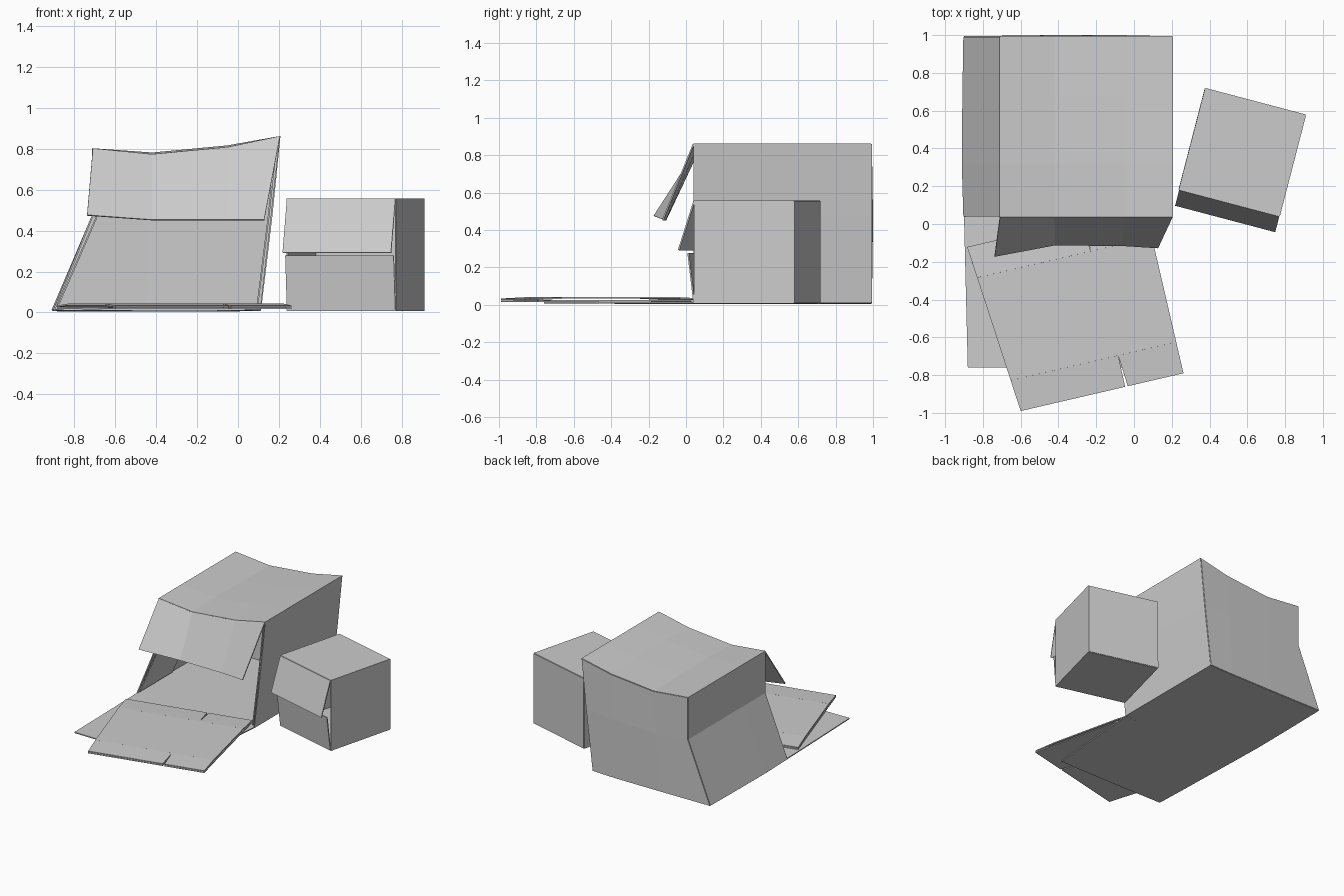
import bpy
from mathutils import Vector

if "Cube" in bpy.data.objects:
    bpy.data.objects.remove(bpy.data.objects["Cube"])

T = 0.008  # cardboard thickness


def board(name, patches):
    """One thin cardboard object from patches; each patch is rows of points."""
    verts, faces = [], []
    for rows in patches:
        base, n = len(verts), len(rows[0])
        for r in rows:
            verts += [tuple(p) for p in r]
        for i in range(len(rows) - 1):
            for j in range(n - 1):
                a = base + i * n + j
                faces.append((a, a + 1, a + n + 1, a + n))
    me = bpy.data.meshes.new(name)
    me.from_pydata(verts, [], faces)
    ob = bpy.data.objects.new(name, me)
    bpy.context.collection.objects.link(ob)
    m = ob.modifiers.new("thickness", "SOLIDIFY")
    m.thickness = T
    m.offset = 0
    return ob


# Large slumped box: cross-section swept from the open front to the back
floor = [(-.90, .01), (-.45, .008), (-.08, .008), (.11, .012)]
right_mid = (.165, .48)
top = [(.205, .86), (-.05, .805), (-.42, .77), (-.71, .80)]
left_mid = (-.71, .475)
ring = floor + [right_mid] + top + [left_mid, floor[0]]
sections = []
for y, dz, dx in ((.04, 0, 0), (.32, .008, -.008), (.68, .006, -.005), (.99, 0, 0)):
    row = []
    for x, z in ring:
        middle = -.6 < x < 0
        row.append((x + (dx if x < -.8 else 0), y, z + (dz if middle and z > .5 else 0)))
    sections.append(row)
board("large_box_walls", [sections])

back = [[(x, .99, z) for x, z in floor],
        [(left_mid[0], .99, left_mid[1]), (-.44, .996, .45), (-.07, .996, .46), (right_mid[0], .99, right_mid[1])],
        [(x, .99, z) for x, z in reversed(top)]]
board("large_box_back", [back])

# Large box flaps: one drooping from the top, one flat on the ground
board("large_box_top_flap", [[[(x, .04, z) for x, z in reversed(top)],
                              [(-.738, -.17, .475), (-.42, -.11, .452), (-.06, -.113, .452), (.128, -.125, .452)]]])
board("large_box_bottom_flap", [[[(x, .04, z) for x, z in floor],
                                 [(-.89, -.36, .012), (-.46, -.36, .01), (-.1, -.36, .01), (.075, -.36, .012)],
                                 [(-.88, -.76, .015), (-.47, -.76, .012), (-.12, -.76, .012), (.04, -.76, .015)]]])

# Side flaps folded back against the inside of the walls
for name, prof, off in (("right_side_flap", [floor[3], right_mid, top[0]], -.016),
                        ("left_side_flap", [floor[0], left_mid, top[3]], .016)):
    board(name, [[[(x + off, y, z + (.015 if z < .1 else -.015)) for x, z in prof] for y in (.045, .45)]])

# Flattened carton: two layers with slits between the end flaps
P, E, N = Vector((-.6, -.99, 0)), Vector((.974, .226, 0)), Vector((-.226, .974, 0))
W, H, D, S, G = .885, .91, .17, .575, .007


def flat(s, n, z):
    skew = -.08 * n / H * (1 - s / W)
    return P + E * (s + skew) + N * n + Vector((0, 0, z))


for k, z_mid, z_end in (("upper", .039, .03), ("lower", .022, .02)):
    patches = [[[flat(s, n, z_mid) for s in (0, S, W)] for n in (D, H - D)]]
    for n0, n1 in ((0, D), (H, H - D)):
        for s0, s1, t0, t1 in ((0, S - G, 0, S), (S + G, W, S, W)):
            patches.append([[flat(s0, n0, z_end), flat(s1, n0, z_end)],
                            [flat(t0, n1, z_mid), flat(t1, n1, z_mid)]])
    board("flattened_carton_" + k, patches)

# Small box: open front, turned slightly
A, U, V = Vector((.24, .183, 0)), Vector((.53, -.14, 0)), Vector((.138, .533, 0))


def small(u, v, z):
    return A + U * u + V * v + Vector((0, 0, z))


square = [(0, .01), (1, .01), (1, .555), (0, .555), (0, .01)]
board("small_box_walls", [[[small(u, v, z) for u, z in square] for v in (0, 1)]])
board("small_box_back", [[[small(u, 1, z) for u in (0, 1)] for z in (.01, .555)]])
# Small box flaps half closing the opening
board("small_box_top_flap", [[[small(u, 0, .555) for u in (0, 1)],
                              [small(u, -.155, .293) for u in (0, 1)]]])
board("small_box_bottom_flap", [[[small(u, 0, .01) for u in (0, 1)],
                                 [small(u, -.06, .278) for u in (0, 1)]]])
